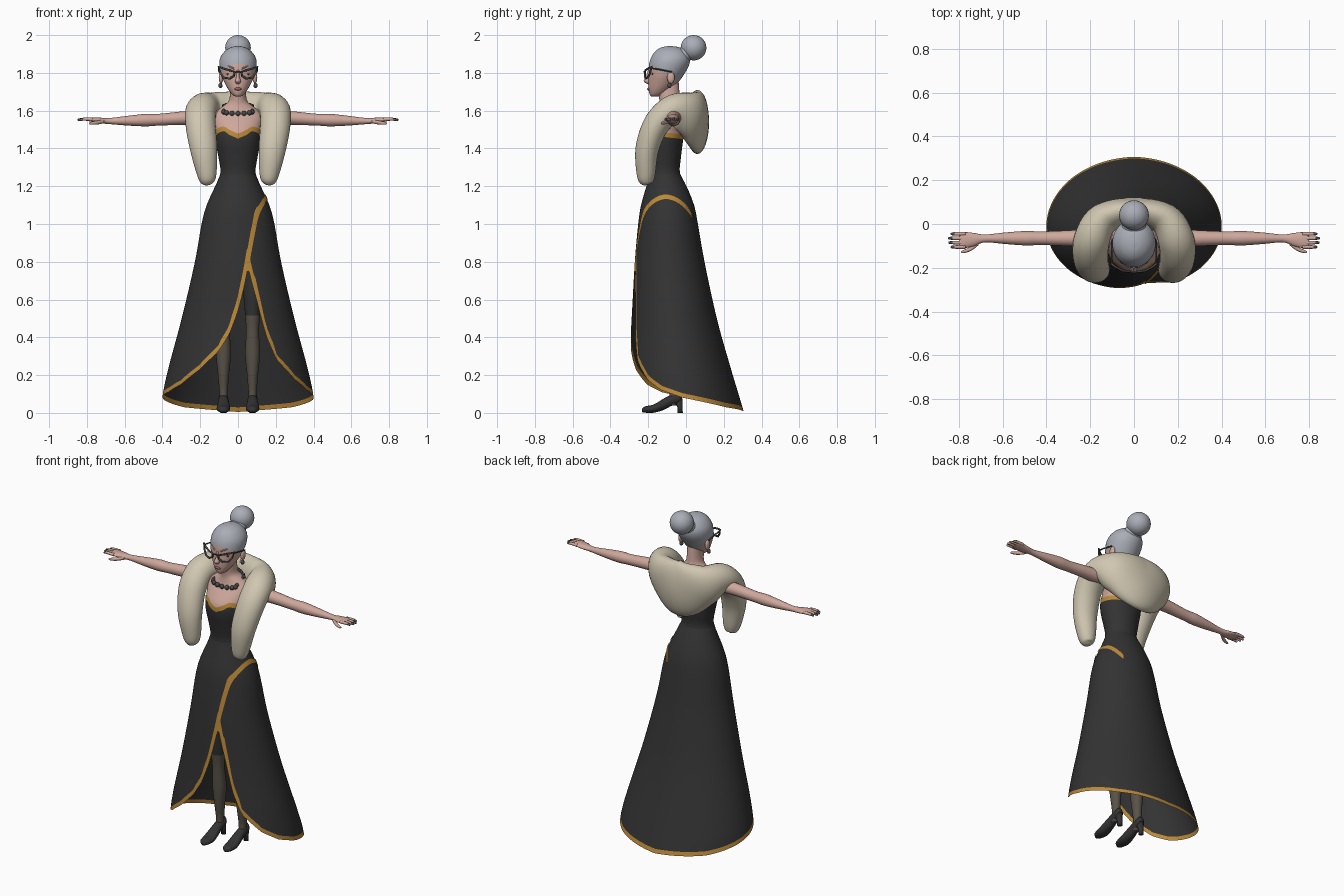
import bpy, bmesh, math
from mathutils import Vector

if "Cube" in bpy.data.objects:
    bpy.data.objects.remove(bpy.data.objects["Cube"])


def material(name, r, g, b):
    m = bpy.data.materials.new(name)
    m.use_nodes = True
    m.diffuse_color = (r, g, b, 1)
    m.node_tree.nodes["Principled BSDF"].inputs["Base Color"].default_value = (r, g, b, 1)
    return m


SKIN = material("warm skin", .62, .39, .33)
HAIR = material("silver hair", .40, .42, .47)
BLACK = material("black cloth", .033, .033, .033)
GOLD = material("gold trim", .50, .25, .04)
FUR = material("cream fur", .63, .57, .44)
STOCKING = material("sheer stocking", .10, .085, .065)
METAL = material("dark metal", .07, .07, .07)
ROSE = material("rose lips", .33, .13, .12)


# ---- helpers ----
def spline(rows, k=5):
    """Smoothly resample rows of numbers."""
    out = []
    for i in range(len(rows) - 1):
        a, b, c, d = rows[max(i - 1, 0)], rows[i], rows[i + 1], rows[min(i + 2, len(rows) - 1)]
        for s in range(k):
            t = s / k
            out.append(tuple(q + t / 2 * (r - p + t * (2 * p - 5 * q + 4 * r - w + t * (3 * (q - r) + w - p)))
                             for p, q, r, w in zip(a, b, c, d)))
    return out + [tuple(rows[-1])]


def at(rows, v):
    """Linear lookup on the first column."""
    if v <= rows[0][0]:
        return rows[0][1:]
    for a, b in zip(rows, rows[1:]):
        if v <= b[0]:
            t = (v - a[0]) / (b[0] - a[0])
            return tuple(p + t * (q - p) for p, q in zip(a[1:], b[1:]))
    return rows[-1][1:]


def finish(name, bm, mats, rule=None):
    for f in bm.faces:
        f.smooth = True
        if rule:
            f.material_index = rule(f.calc_center_median())
    me = bpy.data.meshes.new(name)
    bm.to_mesh(me)
    bm.free()
    for m in mats:
        me.materials.append(m)
    ob = bpy.data.objects.new(name, me)
    bpy.context.collection.objects.link(ob)
    return ob


def loft_mesh(rings, n=24):
    """Skin rings given as (centre, half axis, half axis)."""
    bm = bmesh.new()
    loops = [[bm.verts.new(Vector(c) + Vector(u) * math.cos(a) + Vector(v) * math.sin(a))
              for a in (math.tau * i / n for i in range(n))] for c, u, v in rings]
    for p, q in zip(loops, loops[1:]):
        for i in range(n):
            bm.faces.new((p[i], p[i - 1], q[i - 1], q[i]))
    bm.faces.new(loops[0])
    bm.faces.new(loops[-1][::-1])
    bmesh.ops.recalc_face_normals(bm, faces=bm.faces)
    return bm


def upright(rows, x=0):
    """Rows z, half width, front y, back y to horizontal rings."""
    return [((x, (f + b) / 2, z), (w, 0, 0), (0, (b - f) / 2, 0)) for z, w, f, b in rows]


def ball(name, loc, size, mat, n=20):
    bm = bmesh.new()
    bmesh.ops.create_uvsphere(bm, u_segments=n, v_segments=n // 2, radius=1)
    for v in bm.verts:
        v.co = Vector(loc) + Vector(a * b for a, b in zip(v.co, size))
    return finish(name, bm, [mat])


def tube(name, pts, r, mat, closed=False):
    cu = bpy.data.curves.new(name, "CURVE")
    cu.dimensions = "3D"
    cu.bevel_depth, cu.bevel_resolution = r, 2
    sp = cu.splines.new("POLY")
    sp.points.add(len(pts) - 1)
    for p, co in zip(sp.points, pts):
        p.co = (*co, 1)
    sp.use_cyclic_u = closed
    sp.use_smooth = True
    cu.materials.append(mat)
    ob = bpy.data.objects.new(name, cu)
    bpy.context.collection.objects.link(ob)
    return ob


# ---- gown: z, half width, front y, back y ----
GOWN = spline([(0, .40, -.31, .305), (.1, .395, -.31, .275), (.25, .362, -.305, .23), (.5, .295, -.285, .16),
               (.8, .225, -.268, .095), (1, .19, -.25, .06), (1.1, .163, -.235, .04), (1.2, .118, -.207, 0),
               (1.27, .09, -.19, -.035), (1.35, .1, -.2, -.03), (1.43, .115, -.215, -.02),
               (1.49, .12, -.212, -.01), (1.54, .13, -.18, 0), (1.58, .13, -.15, 0), (1.62, .085, -.14, -.01),
               (1.65, .05, -.14, -.03), (1.7, .042, -.148, -.035), (1.77, .042, -.15, -.04)], 4)


def gown_point(deg, z, off):
    w, f, b = at(GOWN, z)
    a = math.radians(deg)
    return (math.sin(a) * (w + off), (f + b) / 2 - math.cos(a) * ((b - f) / 2 + off), z)


def drape(name, start, end, low, high, edge, rows=24, off=.003, trim=.024):
    """Cloth between two height functions; the band along the chosen edge is gold."""
    bm = bmesh.new()
    cols = []
    for i in range(start, end + 1, 2):
        lo, hi, fn = low(i), high(i), low if edge == "low" else high
        slope = (fn(i + 1) - fn(i - 1)) / (2 * math.radians(1) * max(at(GOWN, fn(i))[0], .1))
        t = min(trim * math.hypot(1, slope), hi - lo)
        a, b = (lo + t, hi) if edge == "low" else (lo, hi - t)
        zs = [a + (b - a) * j / rows for j in range(rows + 1)] if rows else []
        zs = [lo] + zs if edge == "low" else zs + [hi]
        zs = zs if rows else [lo, lo + t]
        cols.append([bm.verts.new(gown_point(i, z, off)) for z in zs])
    gold_row = 0 if edge == "low" else len(cols[0]) - 2
    for p, q in zip(cols, cols[1:]):
        for j in range(len(p) - 1):
            f = bm.faces.new((p[j], q[j], q[j + 1], p[j + 1]))
            f.material_index = int(j == gold_row)
    bmesh.ops.remove_doubles(bm, verts=bm.verts, dist=.0002)
    return finish(name, bm, [BLACK, GOLD])


# Hem height by angle: 0 is front, positive towards the left side
HEM = [(-180, .005), (-135, .03), (-90, .085), (-68, .11), (-51, .15), (-33, .23), (-17, .33), (-8, .42), (0, .54),
       (13, .77), (21, .6), (28, .4), (35, .28), (52, .175), (68, .12), (90, .08), (135, .03), (180, .005)]
WRAP = spline([(12, .74), (22, .9), (34, 1.03), (50, 1.09), (72, 1.125), (95, 1.13), (120, 1.1), (146, 1.03)])
NECK = spline([(0, 1.478), (18, 1.495), (36, 1.515), (60, 1.505), (90, 1.485), (180, 1.47)])
drape("skirt", -180, 180, lambda a: at(HEM, a)[0], lambda a: 1.26, "low", 30)
drape("wrap_trim", 12, 146, lambda a: at(WRAP, a)[0], lambda a: 1.25, "low", 0, .007).data.materials[0] = GOLD
drape("bodice", -180, 180, lambda a: 1.26, lambda a: at(NECK, abs(a))[0], "high", 16)

# ---- torso and neck ----
finish("torso", loft_mesh(upright([r for r in GOWN if r[0] > 1.4]), 36), [SKIN])

# ---- head, with the hairline cut as a slanted plane ----
HEAD = spline([(1.674, .012, -.182, -.15), (1.685, .03, -.192, -.12), (1.71, .05, -.198, -.085),
               (1.745, .07, -.2, -.045), (1.79, .09, -.198, -.012), (1.84, .099, -.196, .016),
               (1.88, .094, -.185, .02), (1.915, .07, -.162, .0), (1.935, .038, -.13, -.035),
               (1.942, .008, -.095, -.075)])
bm = loft_mesh(upright(HEAD), 40)
root, up = Vector((0, -.2, 1.85)), Vector((0, .62, 1)).normalized()
bmesh.ops.bisect_plane(bm, geom=bm.verts[:] + bm.edges[:] + bm.faces[:], plane_co=root, plane_no=up)
finish("head", bm, [SKIN, HAIR], lambda c: int((c - root).dot(up) > 0))
ball("hair_bun", (0, .04, 1.933), (.068, .068, .067), HAIR, 32)
ball("hair_bun_base", (0, -.01, 1.895), (.055, .045, .045), HAIR)

# ---- face ----
nose = [(1.815, .007, -.202, -.18), (1.78, .009, -.212, -.18), (1.757, .015, -.224, -.18), (1.742, .009, -.207, -.18)]
finish("nose", loft_mesh(upright(spline(nose)), 16), [SKIN])
ball("lips", (0, -.197, 1.715), (.018, .009, .008), ROSE)
for s, side in ((1, "left"), (-1, "right")):
    ball(side + "_eye", (s * .043, -.176, 1.795), (.018, .008, .008), METAL)
    ball(side + "_ear", (s * .09, -.08, 1.775), (.012, .02, .032), SKIN)
    ball(side + "_earring", (s * .093, -.088, 1.733), (.011, .011, .014), METAL)
    tube(side + "_brow", [(s * .02, -.198, 1.822), (s * .05, -.18, 1.836), (s * .078, -.145, 1.83)], .004, HAIR)
    # Swept-up spectacle frame and its temple
    lens = [(.018, -.218, 1.805), (.05, -.214, 1.815), (.085, -.196, 1.826), (.103, -.182, 1.833),
            (.094, -.19, 1.8), (.075, -.203, 1.775), (.045, -.214, 1.77), (.022, -.218, 1.783)]
    tube(side + "_spectacle_frame", [(s * x, y, z) for x, y, z in lens], .0055, METAL, True)
    tube(side + "_spectacle_temple", [(s * .1, -.184, 1.825), (s * .102, -.14, 1.818), (s * .1, -.075, 1.805)],
         .004, METAL)
tube("spectacle_bridge", [(-.02, -.218, 1.803), (0, -.222, 1.807), (.02, -.218, 1.803)], .004, METAL)

# ---- necklace ----
for i in range(26):
    a = math.tau * i / 26
    drop = (1 + math.cos(a)) / 2
    x, y, z = gown_point(math.degrees(a), 1.645 - .06 * drop, .008)
    ball("necklace_bead", (max(-.075, min(.075, x)), y, z), [.009 + .005 * drop] * 3, METAL, 10)

# ---- fur stole: centre, thickness, half height, outward angle ----
half = [(.162, -.205, 1.208, .012, .012, 0), (.163, -.208, 1.222, .036, .036, 0), (.166, -.212, 1.27, .053, .05, 0),
        (.182, -.205, 1.4, .072, .062, 0), (.198, -.155, 1.53, .08, .07, 0), (.192, -.07, 1.605, .082, .08, 8),
        (.142, .02, 1.58, .074, .125, 48)]
path = spline(half + [(0, .06, 1.54, .062, .17, 90)] + [(-r[0], *r[1:5], 180 - r[5]) for r in half[::-1]], 6)
rings = []
for i, (x, y, z, ru, rv, ang) in enumerate(path):
    t = (Vector(path[min(i + 1, len(path) - 1)][:3]) - Vector(path[max(i - 1, 0)][:3])).normalized()
    out = Vector((math.cos(math.radians(ang)), math.sin(math.radians(ang)), 0))
    out = (out - t * out.dot(t)).normalized()
    rings.append(((x, y, z), out * ru, t.cross(out) * rv))
finish("fur_stole", loft_mesh(rings, 32), [FUR])


# ---- arms and hands: x, y, z, half depth, half height ----
def limb(name, rows, s, mats, rule=None, n=20):
    rings = [((s * x, y, z), (0, d, 0), (0, 0, h)) for x, y, z, d, h in spline(rows)]
    return finish(name, loft_mesh(rings, n), mats, rule)


for s, side in ((1, "left"), (-1, "right")):
    limb(side + "_arm", [(.09, -.065, 1.565, .05, .042), (.28, -.065, 1.561, .037, .036),
                         (.42, -.065, 1.552, .031, .031), (.49, -.065, 1.55, .033, .033),
                         (.58, -.065, 1.547, .027, .026), (.68, -.066, 1.545, .018, .016),
                         (.73, -.071, 1.548, .03, .015), (.78, -.074, 1.553, .037, .011),
                         (.8, -.075, 1.553, .03, .006)], s, [SKIN])
    for i, reach in enumerate((.838, .85, .848, .838)):
        y = -.045 - .02 * i
        limb(side + "_finger", [(.77, y, 1.554, .009, .009), (.815, y, 1.555, .008, .008),
                                (reach - .006, y, 1.552, .006, .006), (reach, y, 1.552, .002, .002)],
             s, [SKIN, METAL], lambda c, r=reach: int(abs(c.x) > r - .02 and c.z > 1.552), 12)
    limb(side + "_thumb", [(.71, -.085, 1.543, .012, .01), (.745, -.113, 1.537, .01, .01),
                           (.78, -.126, 1.533, .007, .007), (.79, -.127, 1.533, .002, .002)], s, [SKIN], n=12)

    # ---- legs and heeled shoes ----
    leg = [(.04, .018, -.095, -.05), (.11, .022, -.088, -.04), (.2, .029, -.1, -.035), (.31, .039, -.11, -.03),
           (.43, .034, -.115, -.045), (.5, .038, -.122, -.045), (.6, .046, -.135, -.04), (.8, .062, -.16, -.02)]
    finish(side + "_leg", loft_mesh(upright(spline(leg), s * .077)), [STOCKING, BLACK], lambda c: int(c.z > .52))
    shoe = [(-.232, .014, .012, .01), (-.215, .018, .028, .017), (-.17, .023, .036, .022), (-.12, .045, .031, .03),
            (-.075, .068, .026, .03), (-.035, .08, .024, .03), (-.022, .082, .012, .02)]
    finish(side + "_shoe", loft_mesh([((s * .077, y, z), (w, 0, 0), (0, 0, h)) for y, z, w, h in spline(shoe)]),
           [BLACK])
    heel = [(0, .015, -.045, -.017), (.03, .015, -.046, -.018), (.075, .022, -.065, -.018)]
    finish(side + "_heel", loft_mesh(upright(heel, s * .077), 16), [BLACK])

# Turn the curves into plain meshes
bpy.ops.object.select_all(action="DESELECT")
for ob in [o for o in bpy.context.scene.objects if o.type == "CURVE"]:
    ob.select_set(True)
    bpy.context.view_layer.objects.active = ob
bpy.ops.object.convert(target="MESH")
